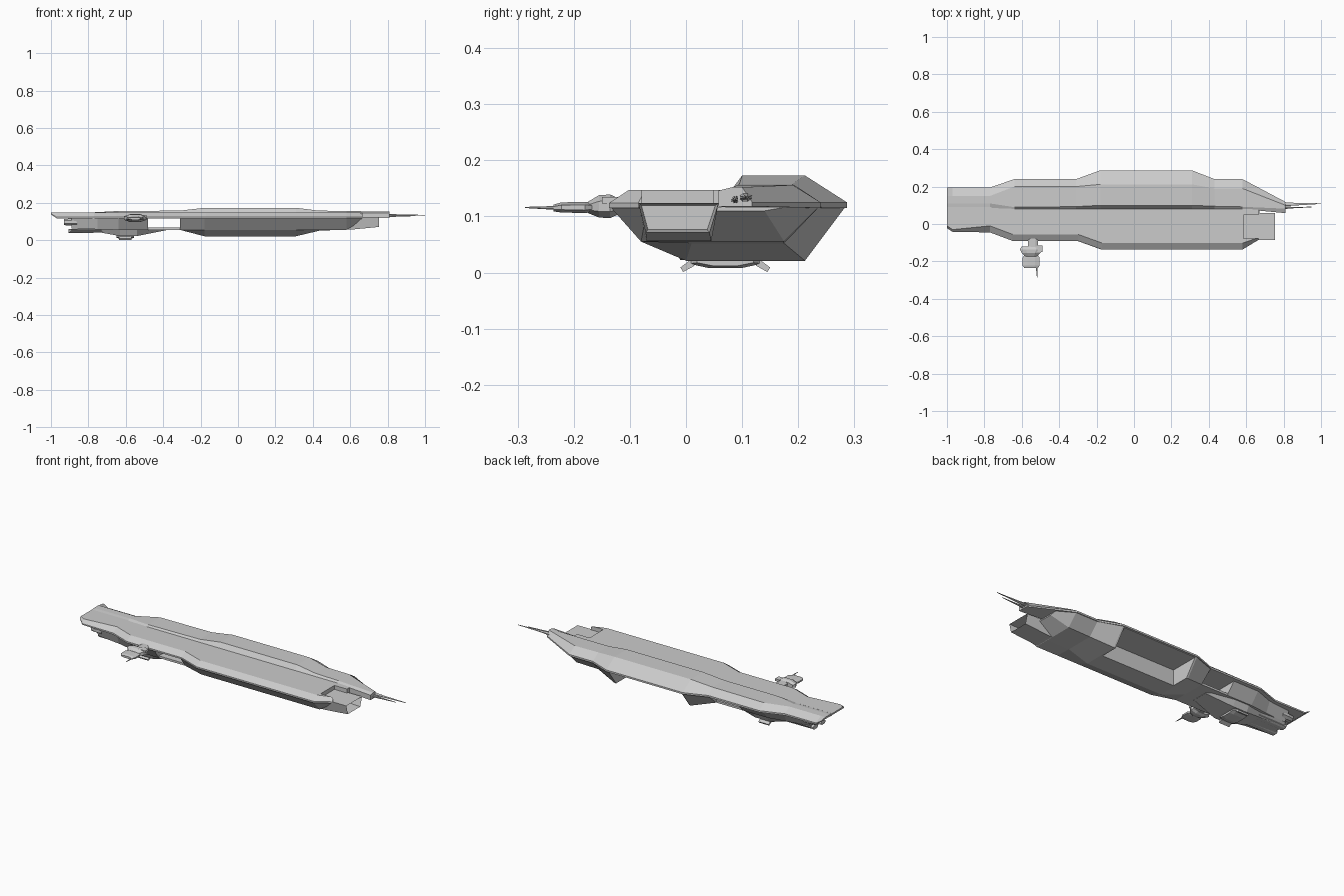
import bpy, bmesh


def loft(name, sections, inset=0):
    """Skin a row of (x, [(y, z), ...]) cross-sections and cap the ends."""
    bm = bmesh.new()
    rings = [[bm.verts.new((x, y, z)) for y, z in pts] for x, pts in sections]
    n = len(rings[0])
    for a, b in zip(rings, rings[1:]):
        for i in range(n):
            j = (i + 1) % n
            bm.faces.new((a[i], a[j], b[j], b[i]))
    bm.faces.new(rings[0])
    end = bm.faces.new(rings[-1])
    bmesh.ops.recalc_face_normals(bm, faces=bm.faces)
    if inset:
        bmesh.ops.inset_region(bm, faces=[end], thickness=inset)
        for v in end.verts:
            v.co.x -= 0.06
    me = bpy.data.meshes.new(name)
    bm.to_mesh(me)
    bm.free()
    ob = bpy.data.objects.new(name, me)
    bpy.context.collection.objects.link(ob)
    return ob


def rect(y0, y1, z0, z1):
    return [(y0, z0), (y0, z1), (y1, z1), (y1, z0)]


def box(name, x0, x1, y0, y1, z0, z1):
    return loft(name, [(x0, rect(y0, y1, z0, z1)), (x1, rect(y0, y1, z0, z1))])


def octo(y, z, ry, rz, c=0.45):
    """Chamfered rectangle section."""
    return [(y + ry * a, z + rz * b) for a, b in
            ((-1, -c), (-1, c), (-c, 1), (c, 1), (1, c), (1, -c), (c, -1), (-c, -1))]


def cut(target, cutter):
    cutter.hide_render = True
    cutter.hide_viewport = True
    cutter.display_type = 'WIRE'
    m = target.modifiers.new("cut", 'BOOLEAN')
    m.object = cutter
    m.operation = 'DIFFERENCE'
    m.solver = 'EXACT'


# Flight deck: x, front edge, underside height
deck = []
for x, yf, zb in ((-1, -.022, .138), (-.97, -.042, .117), (-.77, -.045, .115),
                  (-.65, -.09, .115), (-.30, -.09, .115), (-.17, -.137, .115),
                  (.58, -.137, .115), (.665, -.085, .115)):
    ch = .035 if -.9 < x < .6 else .012
    deck.append((x, [(yf, zb), (yf, max(.124, zb + .004)), (yf + ch, .147),
                     (.09, .147), (.09, zb)]))
flight_deck = loft("flight_deck", deck)
cut(flight_deck, box("ramp_notch_cutter", .585, .8, -.078, .048, .124, .2))

# Raised back half: x, inner y, ridge y, ridge end y, outer y, ridge z, underside
ridge = []
for x, y0, y1, y2, yb, zr, zb in (
        (-1, .085, .11, .15, .195, .149, .138), (-.97, .085, .11, .15, .195, .149, .117),
        (-.77, .085, .11, .15, .195, .149, .115), (-.64, .08, .09, .20, .24, .156, .115),
        (-.31, .08, .093, .20, .24, .158, .115), (-.18, .08, .10, .212, .287, .173, .115),
        (.31, .08, .10, .212, .287, .173, .115), (.43, .08, .095, .19, .24, .158, .115),
        (.58, .08, .092, .19, .24, .156, .115), (.81, .058, .082, .10, .118, .152, .118)):
    ridge.append((x, [(y0, zb), (y0, .146), (y1, zr), (y2, zr),
                      (yb, max(.125, zb + .004)), (yb, zb)]))
loft("raised_deck", ridge)

# Main lower hull with keel bulge
hull = [(x, [(yf, .117), (a, za), (b, zb), (c, zb), (yb, .117)])
        for x, yf, a, za, b, zb, c, yb in (
    (-.31, -.088, -.04, .055, .03, .055, .165, .237),
    (-.18, -.135, -.08, .055, 0, .021, .212, .284),
    (.31, -.135, -.08, .055, 0, .021, .212, .284),
    (.44, -.135, -.08, .055, .01, .052, .175, .237),
    (.58, -.135, -.08, .055, .01, .055, .175, .237),
    (.67, -.083, -.07, .11, .02, .11, .14, .18))]
lower_hull = loft("lower_hull", hull)
# Open hangar bay in the back flank
cut(lower_hull, box("hangar_cutter", -.17, .30, .11, .4, -.1, .112))

# Launch ramp box at the bow, with open mouth
ramp = []
for x, zb, zt in ((.50, .056, .124), (.60, .056, .124), (.735, .071, .124)):
    ramp.append((x, [(-.085, zt), (-.07, zb), (.045, zb), (.058, zt)]))
ramp.append((.762, [(-.085, .124), (-.078, .105), (.05, .105), (.058, .124)]))
ramp[-1] = (.755, [(-.085, .124), (-.072, .071), (.042, .071), (.058, .124)])
del ramp[2]
loft("launch_ramp", ramp, inset=.007)

# Bow spikes and gun ports
for y, ry, tip, z in ((.106, .012, 1.0, .134), (.088, .006, .95, .13)):
    loft("bow_spike", [(.78, octo(y, z, ry, .008)), (.86, octo(y, z, ry * .6, .004)),
                       (tip, octo(y + .003, z, .0015, .0012))])
for y in (.085, .105):
    box("gun_port", .80, .82, y - .005, y + .005, .126, .131)

# Stern hull, joined to the main hull by a low bridge
stern = [(x, [(yf, .118), (a, zb), (b, zb), (yb, .118)]) for x, yf, a, b, yb, zb in (
    (-.89, -.03, -.01, .13, .165, .062), (-.75, -.04, -.02, .15, .18, .058),
    (-.64, -.085, -.04, .165, .22, .055), (-.48, -.085, -.04, .165, .22, .055))]
loft("stern_hull", stern)
box("keel_bridge", -.50, -.29, -.04, .165, .055, .067)
loft("stern_keel", [(x, [(a, .06), (a + .02, zb), (b - .02, zb), (b, .06)])
                    for x, a, b, zb in ((-.89, .0, .14, .042), (-.73, .0, .14, .04),
                                        (-.63, -.03, .16, .022), (-.54, -.03, .16, .022),
                                        (-.38, .0, .13, .054))])

# Engines: upper and lower row
for y in (.0, .065, .13):
    loft("upper_engine", [(-.86, octo(y, .097, .026, .018)), (-.895, octo(y, .097, .026, .018)),
                          (-.93, octo(y, .097, .021, .017))], inset=0)
for y in (.035, .105):
    loft("lower_engine", [(-.72, octo(y, .05, .024, .01)), (-.905, octo(y, .05, .022, .011))])

# Sensor pod under the stern with splayed fins
loft("sensor_pod", [(x, octo(.07, .022, w, h)) for x, w, h in
                    ((-.65, .05, .01), (-.63, .065, .014), (-.575, .065, .014), (-.555, .05, .01))])
for s in (-1, 1):
    pts = [(.07 + s * y, z) for y, z in ((.055, .012), (.06, .024), (.08, .009), (.075, .001))]
    loft("pod_fin", [(-.635, pts), (-.57, pts)])


# Side tower, lofted along y: helper swaps the axes of a loft
def tower(name, sections):
    bm_ob = loft(name, sections)
    for v in bm_ob.data.vertices:
        v.co = (v.co.y, v.co.x, v.co.z)
    bm_ob.data.flip_normals()


tower("tower_arm", [(-.06, octo(-.54, .12, .028, .013)), (-.15, octo(-.54, .12, .028, .013))])
tower("tower_block", [(-.12, octo(-.55, .118, .05, .014)), (-.135, octo(-.55, .118, .06, .021)),
                      (-.155, octo(-.55, .118, .05, .02)), (-.175, octo(-.55, .116, .03, .01))])
tower("tower_pod", [(-.165, octo(-.55, .116, .035, .008)), (-.18, octo(-.55, .116, .046, .01)),
                    (-.222, octo(-.55, .116, .046, .009)), (-.236, octo(-.55, .115, .036, .006))])
tower("tower_mast", [(-.22, octo(-.52, .115, .006, .004)), (-.287, octo(-.518, .116, .001, .001))])
box("tower_fin", -.52, -.49, -.15, -.115, .123, .135)
